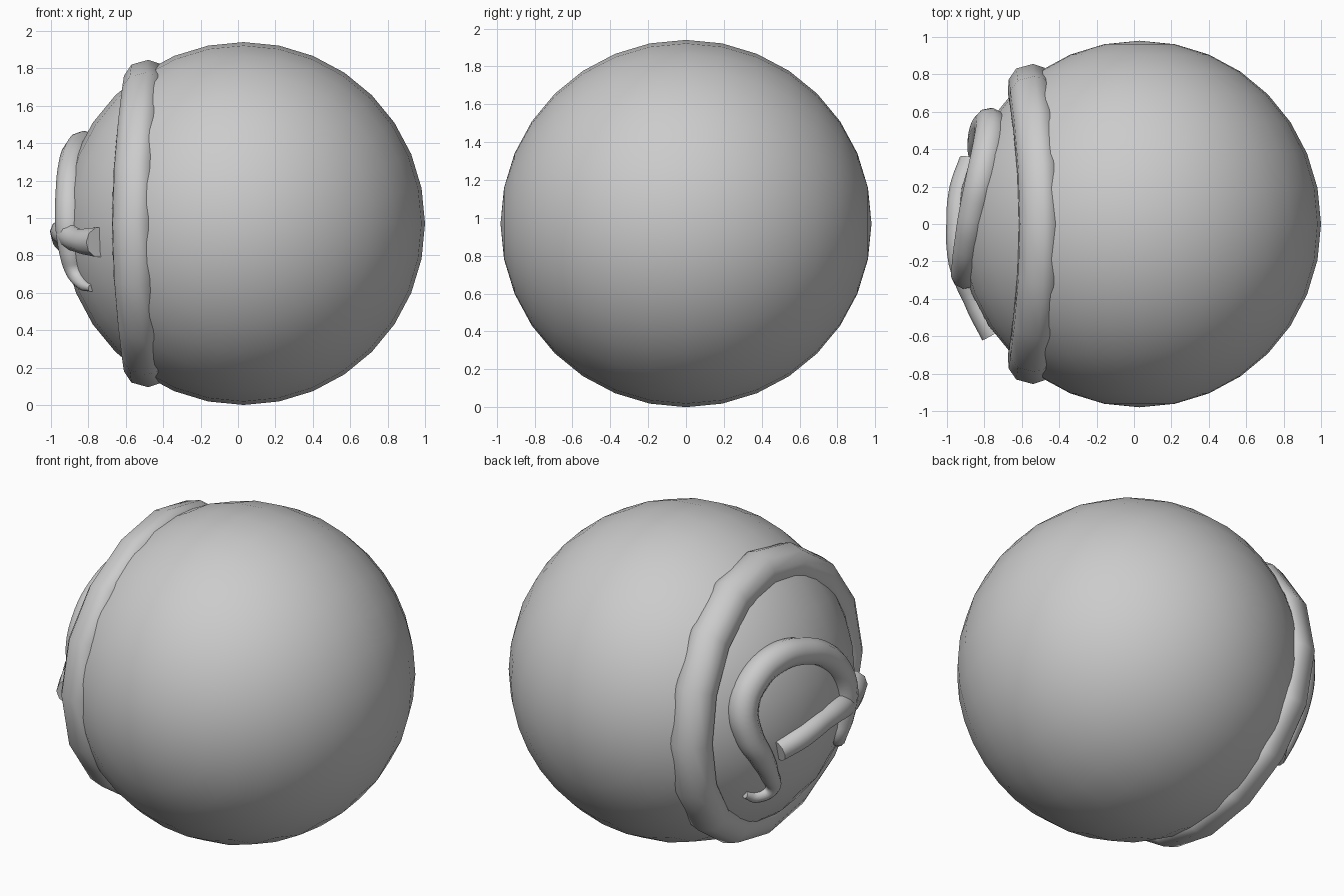
import bpy, bmesh, math
from mathutils import Vector

if "Cube" in bpy.data.objects:
    bpy.data.objects.remove(bpy.data.objects["Cube"])

C = Vector((0.03, 0, 0.97))   # ball centre


def smooth(ob, deg=60):
    bpy.ops.object.select_all(action='DESELECT')
    ob.select_set(True)
    bpy.context.view_layer.objects.active = ob
    bpy.ops.object.shade_smooth_by_angle(angle=math.radians(deg))


# Ball, poles along y
bpy.ops.mesh.primitive_uv_sphere_add(segments=32, ring_count=16, radius=1,
                                     location=C, rotation=(math.pi / 2, 0, 0))
ball = bpy.context.object
ball.name = "ball"
ball.scale = (0.97, 0.97, 0.98)
smooth(ball)


# Raised rim: closed section (x, radius) swept round x, bent back at the sides
def make_rim(segments=16):
    section = [(-.40, .79), (-.42, .855), (-.48, .875), (-.57, .85),
               (-.61, .79), (-.615, .72), (-.56, .66), (-.45, .70)]
    bm = bmesh.new()
    rings = []
    for i in range(segments):
        a = 2 * math.pi * i / segments
        s, c = math.sin(a), math.cos(a)
        rings.append([bm.verts.new((x - 0.06 * s * s, r * s * 0.978, C.z + r * c))
                      for x, r in section])
    n = len(section)
    for i in range(segments):
        p, q = rings[i], rings[(i + 1) % segments]
        for j in range(n):
            k = (j + 1) % n
            bm.faces.new((p[j], p[k], q[k], q[j]))
    bmesh.ops.recalc_face_normals(bm, faces=bm.faces)
    me = bpy.data.meshes.new("rim")
    bm.to_mesh(me)
    bm.free()
    ob = bpy.data.objects.new("rim", me)
    bpy.context.collection.objects.link(ob)
    smooth(ob)


make_rim()


# Tubes hugging the -x side of the ball; points are (y, z, radius)
def surface_tube(name, pts, R=0.97):
    cu = bpy.data.curves.new(name, 'CURVE')
    cu.dimensions = '3D'
    cu.bevel_depth = 1
    cu.bevel_resolution = 3
    cu.resolution_u = 5
    cu.use_fill_caps = True
    sp = cu.splines.new('BEZIER')
    sp.bezier_points.add(len(pts) - 1)
    for b, (y, z, r) in zip(sp.bezier_points, pts):
        dz = z - C.z
        b.co = (C.x - math.sqrt(R * R - y * y - dz * dz), y, z)
        b.radius = r
        b.handle_left_type = b.handle_right_type = 'AUTO'
    ob = bpy.data.objects.new(name, cu)
    bpy.context.collection.objects.link(ob)
    bpy.ops.object.select_all(action='DESELECT')
    ob.select_set(True)
    bpy.context.view_layer.objects.active = ob
    bpy.ops.object.convert(target='MESH')
    smooth(bpy.context.object, 50)


# Tapered loop with curled tails
surface_tube("loop_relief", [
    (.46, .575, .02), (.38, .54, .035), (.31, .575, .045), (.36, .69, .055),
    (.44, .83, .07), (.515, .98, .082), (.525, 1.16, .09), (.43, 1.30, .09),
    (.265, 1.375, .088), (.09, 1.36, .08), (-.09, 1.275, .075),
    (-.22, 1.13, .075), (-.27, .97, .078), (-.26, .82, .065),
    (-.25, .71, .05), (-.31, .65, .035), (-.40, .625, .02)])

# Cross bar with blunt ends
surface_tube("cross_bar", [
    (.34, .84, .065), (.19, .88, .07), (0, .92, .065), (-.2, .92, .075),
    (-.4, .88, .065), (-.58, .87, .082)])
